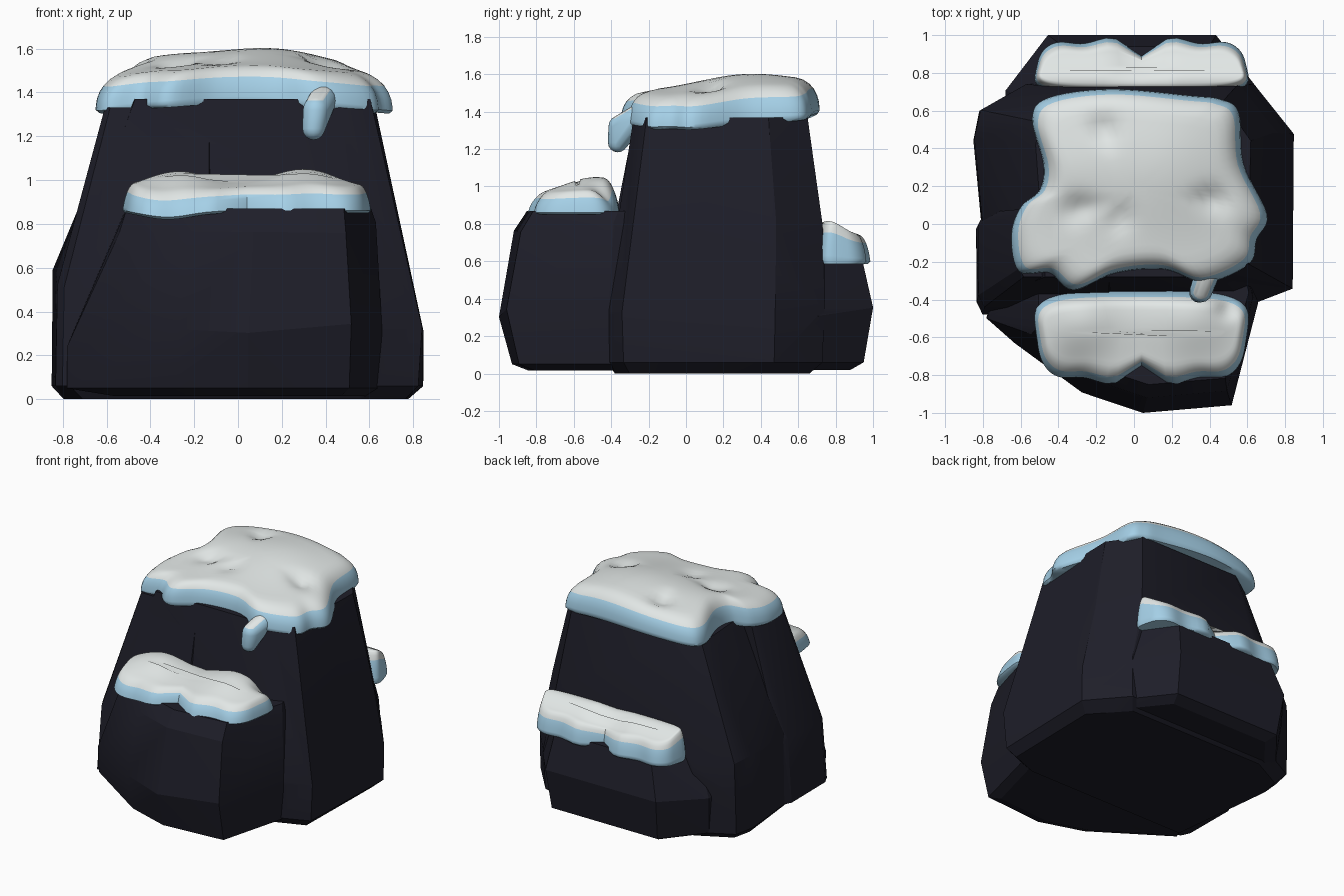
import bpy, bmesh, math, random
from mathutils import Vector

if "Cube" in bpy.data.objects:
    bpy.data.objects.remove(bpy.data.objects["Cube"])

random.seed(4)


def material(name, rgb):
    m = bpy.data.materials.new(name)
    m.diffuse_color = (*rgb, 1)
    m.use_nodes = True
    m.node_tree.nodes["Principled BSDF"].inputs["Base Color"].default_value = m.diffuse_color
    return m


ROCK = material("dark rock", (0.013, 0.013, 0.022))
SNOW = material("white snow", (0.76, 0.80, 0.79))
ICE = material("pale blue ice", (0.40, 0.67, 0.85))


def select(ob):
    bpy.ops.object.select_all(action='DESELECT')
    ob.select_set(True)
    bpy.context.view_layer.objects.active = ob


def finish(bm, name, mats, angle):
    bmesh.ops.recalc_face_normals(bm, faces=bm.faces)
    me = bpy.data.meshes.new(name)
    bm.to_mesh(me)
    bm.free()
    ob = bpy.data.objects.new(name, me)
    bpy.context.collection.objects.link(ob)
    for m in mats:
        me.materials.append(m)
    select(ob)
    bpy.ops.object.shade_smooth_by_angle(angle=math.radians(angle))
    return ob


def make_hull(bm):
    res = bmesh.ops.convex_hull(bm, input=bm.verts)
    junk = {v for v in res["geom_interior"] + res["geom_unused"]
            if isinstance(v, bmesh.types.BMVert)}
    bmesh.ops.delete(bm, geom=list(junk), context='VERTS')


def octagon(a, b):
    """Unit square with cut corners, mirrored both ways."""
    return [(sx * x, sy * y) for sx in (-1, 1) for sy in (-1, 1) for x, y in ((a, 1), (1, b))]


def chunk(name, shape, levels, extra=()):
    """Hull of one plan shape fitted to a box (z, x0, x1, y0, y1) at each level."""
    bm = bmesh.new()
    for z, x0, x1, y0, y1 in levels:
        for u, v in shape:
            k = 1 - 0.02 * random.random()
            dz = random.uniform(-0.03, 0.03) if 0.1 < z < 0.8 else 0
            bm.verts.new(((x0 + x1) / 2 + u * k * (x1 - x0) / 2,
                          (y0 + y1) / 2 + v * (y1 - y0) / 2, z + dz))
    for p in extra:
        bm.verts.new(p)
    make_hull(bm)
    return finish(bm, name, [ROCK], 20)


# --- Rock: tall block, front left buttress, front step, back step ---
rock = chunk("rock", [(-0.9, -1), (0.72, -1), (0.98, -0.85), (1, 0.55), (0.74, 1), (-0.66, 1),
                      (-0.96, 0.76), (-1, 0.5)], [
    (1.37, -0.53, 0.62, -0.28, 0.65), (0.78, -0.71, 0.74, -0.37, 0.73),
    (0.57, -0.86, 0.80, -0.40, 0.74), (0.34, -0.86, 0.86, -0.43, 0.74),
    (0.06, -0.86, 0.85, -0.42, 0.73), (0, -0.8, 0.78, -0.38, 0.66)])
pieces = [
    chunk("left_buttress", octagon(0.9, 0.75), [
        (1.33, -0.61, -0.1, -0.28, 0.08), (0.76, -0.76, -0.1, -0.38, 0.06),
        (0.53, -0.83, -0.1, -0.44, 0.06), (0.06, -0.84, -0.1, -0.48, 0.04)]),
    chunk("front_step", [(-1, -0.18), (-0.45, -0.76), (0.05, -1), (0.78, -0.91), (1, 0.3),
                         (0.9, 1), (-1, 1)], [
        (0.87, -0.51, 0.61, -0.85, -0.1), (0.78, -0.55, 0.63, -0.92, -0.1),
        (0.32, -0.64, 0.67, -1, -0.1), (0.05, -0.62, 0.65, -0.93, -0.1),
        (0.015, -0.58, 0.6, -0.84, -0.1)],
        [(-0.78, -0.5, 0.24), (-0.78, -0.49, 0.05)]),
    chunk("back_step", octagon(0.66, 0.35), [
        (0.60, -0.58, 0.60, 0.1, 0.94), (0.33, -0.69, 0.67, 0.1, 1),
        (0.06, -0.66, 0.64, 0.1, 0.95), (0.02, -0.6, 0.6, 0.1, 0.88)]),
]
for p in pieces:
    mod = rock.modifiers.new("fuse", 'BOOLEAN')
    mod.operation, mod.solver, mod.object = 'UNION', 'EXACT', p
    select(rock)
    bpy.ops.object.modifier_apply(modifier=mod.name)
    bpy.data.objects.remove(p, do_unlink=True)
bpy.ops.object.shade_smooth_by_angle(angle=math.radians(20))


def closed_spline(pts, steps=6):
    """Closed Catmull-Rom curve through 2D points."""
    out, n = [], len(pts)
    for i in range(n):
        a, b, c, d = (Vector(pts[(i + k) % n]) for k in (-1, 0, 1, 2))
        for s in range(steps):
            t = s / steps
            out.append(0.5 * (2 * b + (c - a) * t + (2 * a - 5 * b + 4 * c - d) * t * t
                              + (3 * b - a - 3 * c + d) * t ** 3))
    return out


def bump(x, y, cx, cy, amp, r):
    return amp * math.exp(-((x - cx) ** 2 + (y - cy) ** 2) / (r * r))


# Rounded snow profile: (inset toward the middle, share of thickness)
LAYERS = [(0.3, 0), (0.05, 0), (0, 0.1)]
for k in range(1, 15):
    t = 0.3 * (k / 7) ** 2 if k < 8 else 0.3 + 0.09 * (k - 7)
    LAYERS.append((t, math.sqrt(1 - (1 - min(t / 0.3, 1)) ** 2)))


def snow_slab(name, loop, mid, keep_x, power, base, thick):
    bm = bmesh.new()
    rings = []
    for inset, share in LAYERS:
        ring = []
        for p in loop:
            c = Vector((mid[0] + (p.x - mid[0]) * keep_x, mid[1]))
            q = p.lerp(c, inset ** power)
            ring.append(bm.verts.new((q.x, q.y, base(q.x, q.y) + share * thick(q.x, q.y))))
        rings.append(ring)
    n = len(loop)
    for k in range(len(rings) - 1):
        for i in range(n):
            j = (i + 1) % n
            f = bm.faces.new((rings[k][i], rings[k][j], rings[k + 1][j], rings[k + 1][i]))
            f.material_index = 1 if k < 6 else 0   # lower rim is ice
    bm.faces.new(rings[0]).material_index = 1
    bm.faces.new(rings[-1])
    return finish(bm, name, [SNOW, ICE], 50)


# --- Snow cap on the summit, with dimples ---
def cap_thick(x, y):
    dents = ((-0.28, 0.08), (0.41, 0.13), (-0.16, 0.5))
    return (0.16 + sum(bump(x, y, *d, -0.045, 0.07) for d in dents)
            + bump(x, y, -0.07, 0.03, -0.025, 0.07) + bump(x, y, 0.15, 0.32, 0.07, 0.36)
            + bump(x, y, -0.36, 0.3, 0.04, 0.25))


snow_slab("top_snow", closed_spline([
    (-0.61, -0.25), (-0.45, -0.26), (-0.32, -0.35), (-0.1, -0.26), (0.16, -0.24), (0.38, -0.31),
    (0.61, -0.21), (0.65, -0.08), (0.705, 0.05), (0.58, 0.32), (0.555, 0.59), (0.46, 0.66),
    (0.3, 0.68), (-0.12, 0.715), (-0.45, 0.67), (-0.54, 0.56), (-0.48, 0.32), (-0.5, 0.18),
    (-0.6, 0.09), (-0.65, -0.06)]),
    (0.02, 0.18), 0, 1.25,
    lambda x, y: 1.295 + 0.045 * (y + 0.3) + 0.05 * (1 - (x / 0.65) ** 2), cap_thick)


def ledge_loop(cy, hy, side):
    """Rounded bar whose outer edge is scalloped and notched into two lobes."""
    out = []
    for i in range(96):
        a = math.tau * i / 96
        c, s = math.cos(a), math.sin(a)
        x = 0.58 * math.copysign(abs(c) ** 0.5, c)
        y = hy * math.copysign(abs(s) ** 0.5, s)
        x *= 0.96 - 0.06 * side * y / hy
        if y * side > 0:
            y -= side * abs(s) ** 0.5 * (bump(x, 0, 0, 0, 0.07, 0.09)
                                         + 0.015 * math.cos(20 * x))
        out.append(Vector((x + 0.04, cy + y)))
    return out


# --- Snow on the front and back ledges ---
snow_slab("front_ledge_snow", ledge_loop(-0.595, 0.24, -1), (0.04, -0.58), 0.75, 0.85,
          lambda x, y: 0.85 - bump(x, y, -0.32, -0.8, 0.03, 0.15),
          lambda x, y: 0.1 + bump(x, y, -0.27, -0.5, 0.09, 0.22)
          + bump(x, y, 0.3, -0.48, 0.1, 0.24) - bump(x, y, 0.5, -0.43, 0.05, 0.06))
snow_slab("back_ledge_snow", ledge_loop(0.83, 0.145, 1), (0.04, 0.82), 0.85, 0.85,
          lambda x, y: 0.585,
          lambda x, y: 0.15 + 0.08 * math.exp(-((y - 0.76) / 0.11) ** 2)
          - bump(x, y, 0.04, 0.87, 0.06, 0.1))

# --- Frozen drip hanging from the cap ---
bm = bmesh.new()
for x, y, z, r in ((0.345, -0.365, 1.235, 0.052), (0.355, -0.355, 1.32, 0.06),
                   (0.385, -0.27, 1.365, 0.065)):
    ball = bmesh.ops.create_uvsphere(bm, u_segments=14, v_segments=8, radius=r)
    bmesh.ops.translate(bm, verts=ball["verts"], vec=(x, y, z))
bmesh.ops.delete(bm, geom=list(bm.edges), context='EDGES_FACES')
make_hull(bm)
bmesh.ops.recalc_face_normals(bm, faces=bm.faces)
for f in bm.faces:
    f.material_index = 0 if f.normal.z > 0.6 else 1
finish(bm, "drip", [SNOW, ICE], 60)
